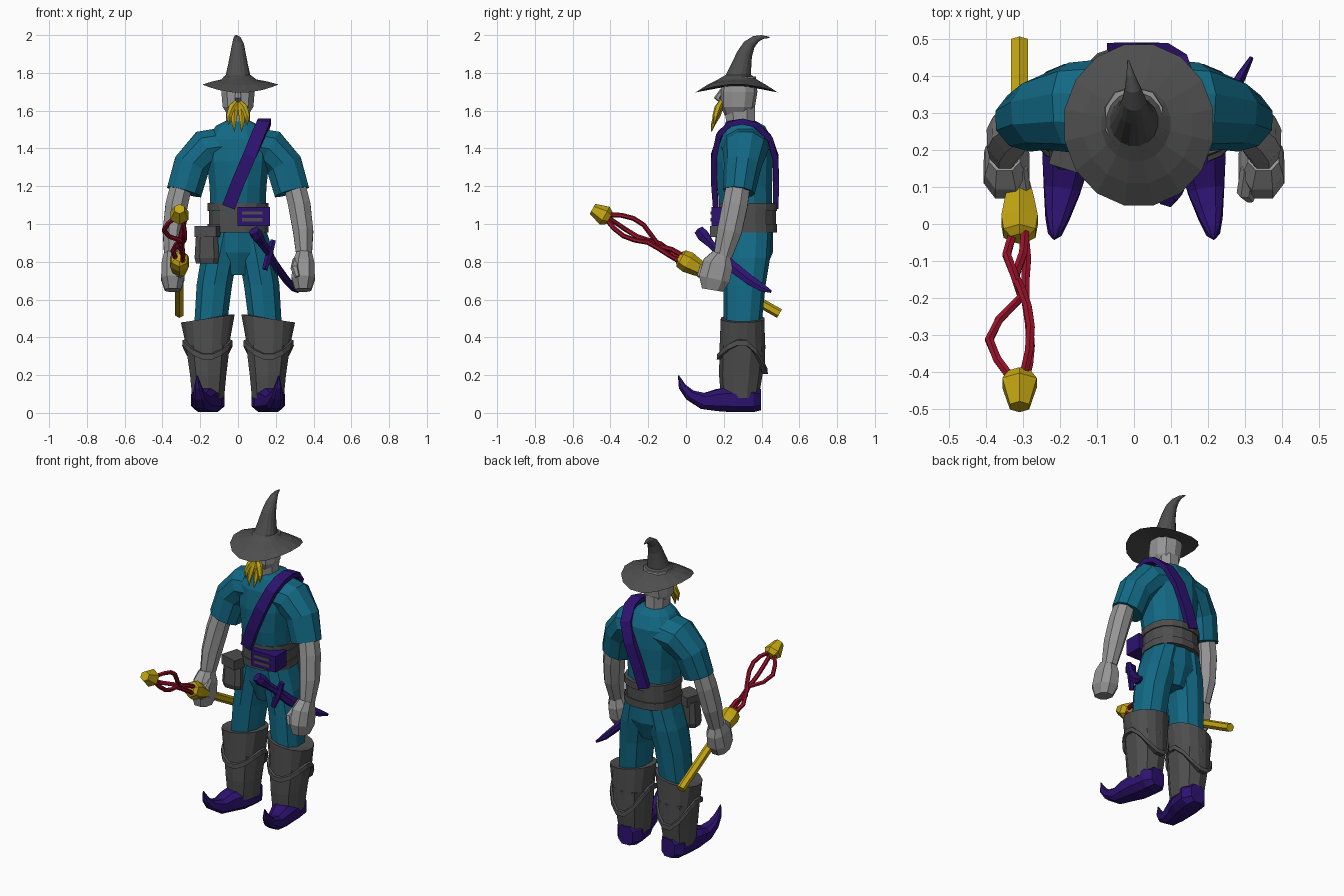
import bpy, bmesh, math
from mathutils import Vector as V, Matrix


def colour(name, r, g, b):
    m = bpy.data.materials.new(name)
    m.diffuse_color = (r, g, b, 1)
    return m


TEAL = colour("teal cloth", 0.006, 0.14, 0.23)
DARK = colour("dark grey leather", 0.075, 0.075, 0.075)
SKIN = colour("light grey skin", 0.30, 0.30, 0.30)
GOLD = colour("gold", 0.55, 0.38, 0.006)
PURPLE = colour("deep purple", 0.026, 0.006, 0.16)
RED = colour("crimson", 0.32, 0.006, 0.022)


def finish(bm, name, mat):
    bmesh.ops.recalc_face_normals(bm, faces=bm.faces)
    me = bpy.data.meshes.new(name)
    bm.to_mesh(me)
    bm.free()
    me.materials.append(mat)
    ob = bpy.data.objects.new(name, me)
    bpy.context.collection.objects.link(ob)
    return ob


def skin_rings(name, rings, mat, s=1):
    """Join rings of points into a capped solid; s=-1 mirrors it in x."""
    bm = bmesh.new()
    rows = [[bm.verts.new((p[0] * s, p[1], p[2])) for p in r] for r in rings]
    n = len(rows[0])
    for a, b in zip(rows, rows[1:]):
        for i in range(n):
            j = (i + 1) % n
            bm.faces.new((a[i], a[j], b[j], b[i]))
    bm.faces.new(rows[0])
    bm.faces.new(rows[-1])
    return finish(bm, name, mat)


def ellipse(n, a, b, p=1.0):
    """Ellipse points; p below 1 makes it squarer."""
    out = []
    for i in range(n):
        t = 2 * math.pi * (i + 0.5) / n
        c, d = math.cos(t), math.sin(t)
        out.append((a * math.copysign(abs(c) ** p, c), b * math.copysign(abs(d) ** p, d)))
    return out


def stack(name, levels, mat, n=10, p=0.85, s=1):
    """Horizontal rings from (x, y, z, half width, half depth)."""
    return skin_rings(name, [[(x + u, y + v, z) for u, v in ellipse(n, a, b, p)]
                             for x, y, z, a, b in levels], mat, s)


def tube(name, path, mat, n=8, up=(0, 1, 0), p=1.0, s=1):
    """Rings across a path of (x, y, z, side radius, up radius)."""
    pts = [V(q[:3]) for q in path]
    rings = []
    for i, q in enumerate(path):
        t = (pts[min(i + 1, len(pts) - 1)] - pts[max(i - 1, 0)]).normalized()
        side = V(up).cross(t).normalized()
        top = t.cross(side)
        rings.append([pts[i] + side * u + top * v for u, v in ellipse(n, q[3], q[4], p)])
    return skin_rings(name, rings, mat, s)


def box(name, centre, size, mat, rz=0.0):
    bm = bmesh.new()
    bmesh.ops.create_cube(bm, size=1, matrix=Matrix.Translation(centre) @
                          Matrix.Rotation(rz, 4, 'Z') @ Matrix.Diagonal((*size, 1)))
    return finish(bm, name, mat)


# Shirt body
stack("shirt", [(0, .32, 1.05, .15, .14), (0, .31, 1.2, .155, .15), (0, .31, 1.33, .17, .155),
                (0, .315, 1.45, .17, .145), (0, .31, 1.52, .12, .11), (0, .29, 1.545, .07, .08)],
      TEAL, 12)

# Head, neck and nose
stack("neck", [(0, .29, 1.5, .065, .08), (0, .285, 1.62, .07, .085)], SKIN, 8)
stack("head", [(0, .275, 1.575, .055, .07), (0, .275, 1.62, .085, .09),
               (0, .28, 1.7, .092, .098), (0, .285, 1.78, .08, .085)], SKIN, 10)
tube("nose", [(0, .2, 1.72, .012, .012), (0, .165, 1.665, .02, .018), (0, .19, 1.645, .014, .01)],
     SKIN, 6)

# Hat: drooping brim flowing into a bent cone
rim = [(.013, .268, 1.695, .205, .222, .045), (.01, .268, 1.735, .15, .16, .02),
       (.005, .272, 1.765, .095, .105, 0), (0, .278, 1.79, .066, .068, 0)]
n = 16
hat = [[(0.05 * u, .27 + 0.05 * v, 1.73) for u, v in ellipse(n, 1, 1)]]
for k, (x, y, z, a, b, lift) in enumerate(rim):
    hat.append([(x + u, y + v, z + lift * math.cos(2 * math.pi * (i + .5) / n) ** 2)
                for i, (u, v) in enumerate(ellipse(n, a, b))])
for y, z, r, tilt in [(.295, 1.85, .052, .1), (.31, 1.9, .042, .3), (.335, 1.95, .032, .5),
                      (.37, 1.98, .021, .8), (.405, 1.99, .011, 1.2), (.442, 1.988, .003, 1.4)]:
    hat.append([(u - max(0, y - .35) * .17, y + v * math.cos(tilt), z - v * math.sin(tilt))
                for u, v in ellipse(n, r, r)])
skin_rings("hat", hat, DARK)

# Parts found on both sides
for s, side in ((1, "left"), (-1, "right")):
    # Moustache tails
    tube(side + "_moustache_outer", [(.005, .19, 1.65, .012, .014), (.032, .17, 1.615, .022, .02),
                                     (.048, .155, 1.57, .016, .015), (.05, .15, 1.525, .002, .002)],
         GOLD, 6, s=s)
    tube(side + "_moustache_inner", [(.01, .19, 1.64, .014, .014), (.02, .165, 1.58, .019, .02),
                                     (.022, .145, 1.53, .012, .012), (.018, .135, 1.49, .002, .002)],
         GOLD, 6, s=s)
    # Sleeve, arm, fist and thumb
    tube(side + "_sleeve", [(.05, .315, 1.415, .105, .135), (.17, .315, 1.395, .11, .122),
                            (.245, .30, 1.31, .102, .1), (.285, .28, 1.17, .098, .085)],
         TEAL, 10, s=s)
    tube(side + "_arm", [(.29, .285, 1.25, .06, .065), (.325, .26, 1.1, .064, .072),
                         (.345, .23, .96, .058, .07), (.35, .195, .83, .044, .052)], SKIN, 8, s=s)
    tube(side + "_fist", [(.35, .19, .84, .045, .052), (.347, .17, .79, .06, .085),
                          (.345, .15, .71, .066, .088), (.345, .14, .65, .045, .06)],
         SKIN, 8, p=.8, s=s)
    tube(side + "_thumb", [(.31, .15, .81, .018, .022), (.3, .085, .765, .02, .022),
                           (.315, .07, .72, .014, .014)], SKIN, 6, up=(1, 0, 0), s=s)
    # Trouser leg
    stack(side + "_trouser_leg", [(.072, .325, .97, .08, .13), (.1, .32, .82, .1, .125),
                                  (.125, .31, .68, .098, .112), (.145, .3, .47, .09, .1)],
          TEAL, 10, s=s)
    # Boot shaft
    stack(side + "_boot_shaft", [(.158, .285, .08, .088, .1), (.158, .29, .2, .1, .115),
                                 (.16, .3, .36, .122, .122)], DARK, 10, s=s)
    # Boot cuff: low at front and back, arched at the sides, with a raised lip
    cuff = []
    for low, grow, rise in ((0, -.02, .0), (0, .005, 0), (0, .006, .028), (0, -.006, .032),
                            (1, .008, -.03), (1, .008, 0), (1, -.02, 0)):
        ring = []
        for i, (u, v) in enumerate(ellipse(16, 1, 1)):
            if low or rise:
                z = (.28 if v < 0 else .2) * v * v + .36 * u * u + rise
                x, y = .162 + u * (.128 + grow), .298 + v * (.13 + grow)
            else:
                z, x, y = .5, .162, .3
            ring.append((x, y, z))
        cuff.append(ring)
    top = [[(.16 + u * a, .3 + v * b, .5 - .022 * u) for u, v in ellipse(16, 1, 1)]
           for a, b in ((.1, .1), (.145, .118))]
    skin_rings(side + "_boot_cuff", [[p for p in r] for r in
               [cuff[6], cuff[5], cuff[2], cuff[3]] + top[::-1]], DARK, s)
    # Shoe with curled toe
    tube(side + "_shoe", [(.15, .395, .07, .05, .06), (.152, .35, .07, .085, .07),
                          (.165, .25, .07, .085, .07), (.185, .17, .068, .068, .062),
                          (.195, .09, .063, .052, .045), (.207, .02, .095, .034, .03),
                          (.213, -.02, .14, .02, .02), (.216, -.04, .198, .003, .003)],
         PURPLE, 8, up=(0, 0, 1), p=.7, s=s)

# Trouser seat
stack("trouser_seat", [(0, .32, 1.0, .145, .14), (0, .325, .85, .145, .135),
                       (0, .32, .73, .06, .09)], TEAL, 10)

# Belt of three bands, buckle and slots
for name, z0, z1, g in (("belt_lower", .955, 1.0, 0), ("belt_middle", .995, 1.075, -.007),
                        ("belt_upper", 1.07, 1.112, 0)):
    stack(name, [(0, .328, z0, .163 + g, .157 + g), (0, .328, z1, .163 + g, .157 + g)], DARK, 16)
box("buckle", (.083, .19, 1.04), (.172, .11, .1), PURPLE)
for i, z in enumerate((1.022, 1.058)):
    box("buckle_slot_%d" % i, (.075, .133, z), (.11, .006, .018), DARK)

# Shoulder strap as a flat band wrapped over one shoulder
path = [(-.05, .153, 1.09), (.0, .143, 1.22), (.06, .143, 1.36), (.11, .175, 1.48),
        (.135, .23, 1.535), (.14, .3, 1.548), (.135, .37, 1.53), (.11, .445, 1.46),
        (.06, .48, 1.35), (.005, .482, 1.22), (-.04, .48, 1.09)]
rings = []
for i, q in enumerate(path):
    t = (V(path[min(i + 1, 10)]) - V(path[max(i - 1, 0)])).normalized()
    out = V((0, q[1] - .31, max(0, q[2] - 1.38) * .9))
    out = (out - t * out.dot(t)).normalized()
    w = t.cross(out) * .035
    rings.append([V(q) + w + out * .01, V(q) - w + out * .01,
                  V(q) - w - out * .02, V(q) + w - out * .02])
skin_rings("shoulder_strap", rings, PURPLE)

# Hip pouch with flap
stack("pouch", [(-.165, .2, .79, .06, .045), (-.165, .2, .82, .068, .055),
                (-.165, .205, .95, .06, .05)], DARK, 8, .6)
box("pouch_flap", (-.157, .2, .96), (.12, .115, .06), DARK, -.3)

# Dagger in a curved sheath
tube("dagger_handle", [(.085, .07, .965, .03, .03), (.1, .09, .94, .036, .034),
                       (.125, .125, .9, .024, .024), (.16, .17, .855, .024, .024)],
     PURPLE, 6, up=(1, 0, 0))
tube("dagger_guard", [(.187, .175, .915, .016, .016), (.165, .17, .84, .022, .022),
                      (.142, .15, .76, .016, .016)], PURPLE, 6)
tube("dagger_sheath", [(.155, .165, .86, .03, .02), (.2, .24, .78, .033, .02),
                       (.255, .335, .705, .03, .017), (.29, .4, .665, .024, .014),
                       (.318, .45, .642, .008, .006)], PURPLE, 6, up=(1, 0, 0))


# Staff: points placed by y along a sloping axis
def staff(y, dx=0.0, dv=0.0):
    return (-.31 + dx, y + dv * .49, .803 - .56 * y + dv * .872)


def turned(name, prof, sides=6):
    tube(name, [(*staff(y), r, r) for y, r in prof], GOLD, sides, up=(0, 0, 1))


turned("staff_rod", [(.495, .026), (.06, .026)])
turned("staff_bulb", [(.13, .026), (.06, .046), (.01, .057), (-.025, .05), (-.04, .028)])
turned("staff_head", [(-.405, .035), (-.43, .054), (-.495, .03)])

# Twisted strands between bulb and head
strands = [[(-.02, .0), (-.035, .005), (-.015, .015), (.005, .0), (-.055, -.012), (-.082, -.01), (-.06, -.005), (-.02, 0)],
           [(.015, .018), (.01, .018), (-.012, .0), (.008, .03), (.022, .058), (.03, .062), (.026, .045), (.01, .012)],
           [(.015, -.018), (.02, -.016), (.016, -.012), (.016, -.012), (.026, -.035), (.03, -.045), (.025, -.035), (.012, -.01)]]
for k, offs in enumerate(strands):
    tube("staff_strand_%d" % k, [(*staff(-.03 - .39 * i / 7, a, b), .013, .013)
                                 for i, (a, b) in enumerate(offs)], RED, 6, up=(0, 0, 1))
